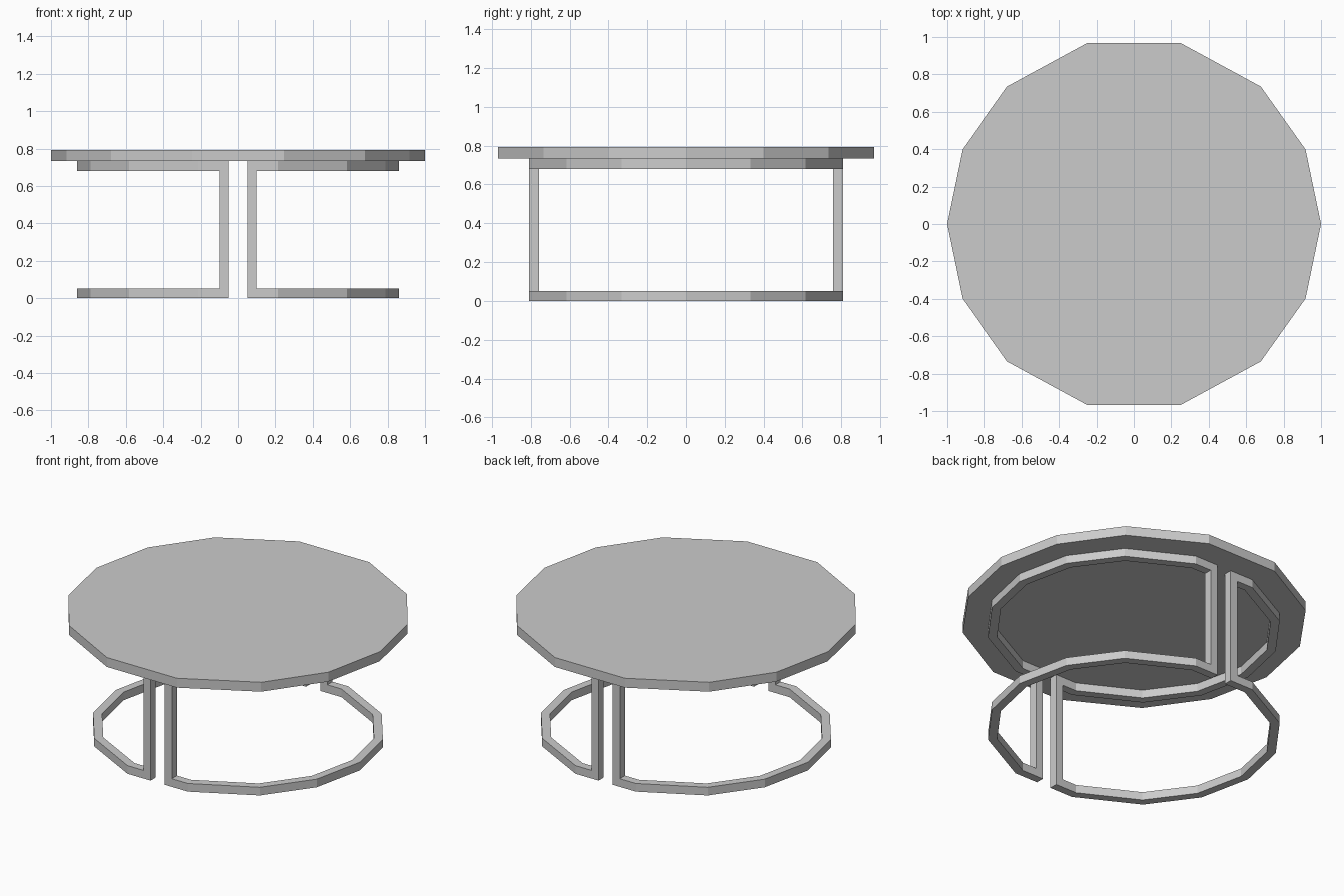
import bpy, bmesh
from math import radians, sin, cos

if "Cube" in bpy.data.objects:
    bpy.data.objects.remove(bpy.data.objects["Cube"])

TOP_Z, SLAB_Z, BAR = 0.793, 0.733, 0.052
POST_X0, POST_X1 = 0.05, 0.10
ANGLES = [75.7, 47.3, 23.5, 0.0]           # corners of one quarter of the 14-sided outline
QUARTER = [(cos(radians(a)), sin(radians(a))) for a in ANGLES]


def make_object(name, bm):
    bmesh.ops.recalc_face_normals(bm, faces=bm.faces)
    me = bpy.data.meshes.new(name)
    bm.to_mesh(me)
    bm.free()
    ob = bpy.data.objects.new(name, me)
    bpy.context.collection.objects.link(ob)
    return ob


def mirror_xy(ob):
    m = ob.modifiers.new("mirror", 'MIRROR')
    m.use_axis = (True, True, False)
    m.merge_threshold = 0.0005


def half_ring(name, z0, z1):
    # square bar following one quarter outline, mirrored to two half rings
    outer = [(POST_X1, 0.81)] + [(x * 0.861, y * 0.81 / QUARTER[0][1]) for x, y in QUARTER]
    inner = [(POST_X1, 0.758)] + [(x * 0.808, y * 0.758 / QUARTER[0][1]) for x, y in QUARTER]
    bm = bmesh.new()
    loops = []
    for (ox, oy), (ix, iy) in zip(outer, inner):
        loops.append([bm.verts.new(c) for c in
                      ((ox, oy, z0), (ox, oy, z1), (ix, iy, z1), (ix, iy, z0))])
    for a, b in zip(loops, loops[1:]):
        for i in range(4):
            j = (i + 1) % 4
            bm.faces.new((a[i], a[j], b[j], b[i]))
    mirror_xy(make_object(name, bm))


# tabletop: 14-sided slab
right = QUARTER + [(x, -y) for x, y in reversed(QUARTER[:-1])]
outline = right + [(-x, y) for x, y in reversed(right)]
bm = bmesh.new()
face = bm.faces.new([bm.verts.new((x, y, SLAB_Z)) for x, y in outline])
ext = bmesh.ops.extrude_face_region(bm, geom=[face], use_keep_orig=True)
for v in ext["geom"]:
    if isinstance(v, bmesh.types.BMVert):
        v.co.z = TOP_Z
make_object("tabletop", bm)

# upper and lower half rings
half_ring("upper_rings", SLAB_Z - BAR, SLAB_Z)
half_ring("lower_rings", 0.0, BAR)

# four upright posts
bm = bmesh.new()
bmesh.ops.create_cube(bm, size=1.0)
for v in bm.verts:
    v.co.x = POST_X1 if v.co.x > 0 else POST_X0
    v.co.y = 0.81 if v.co.y > 0 else 0.758
    v.co.z = SLAB_Z if v.co.z > 0 else 0.0
mirror_xy(make_object("posts", bm))
